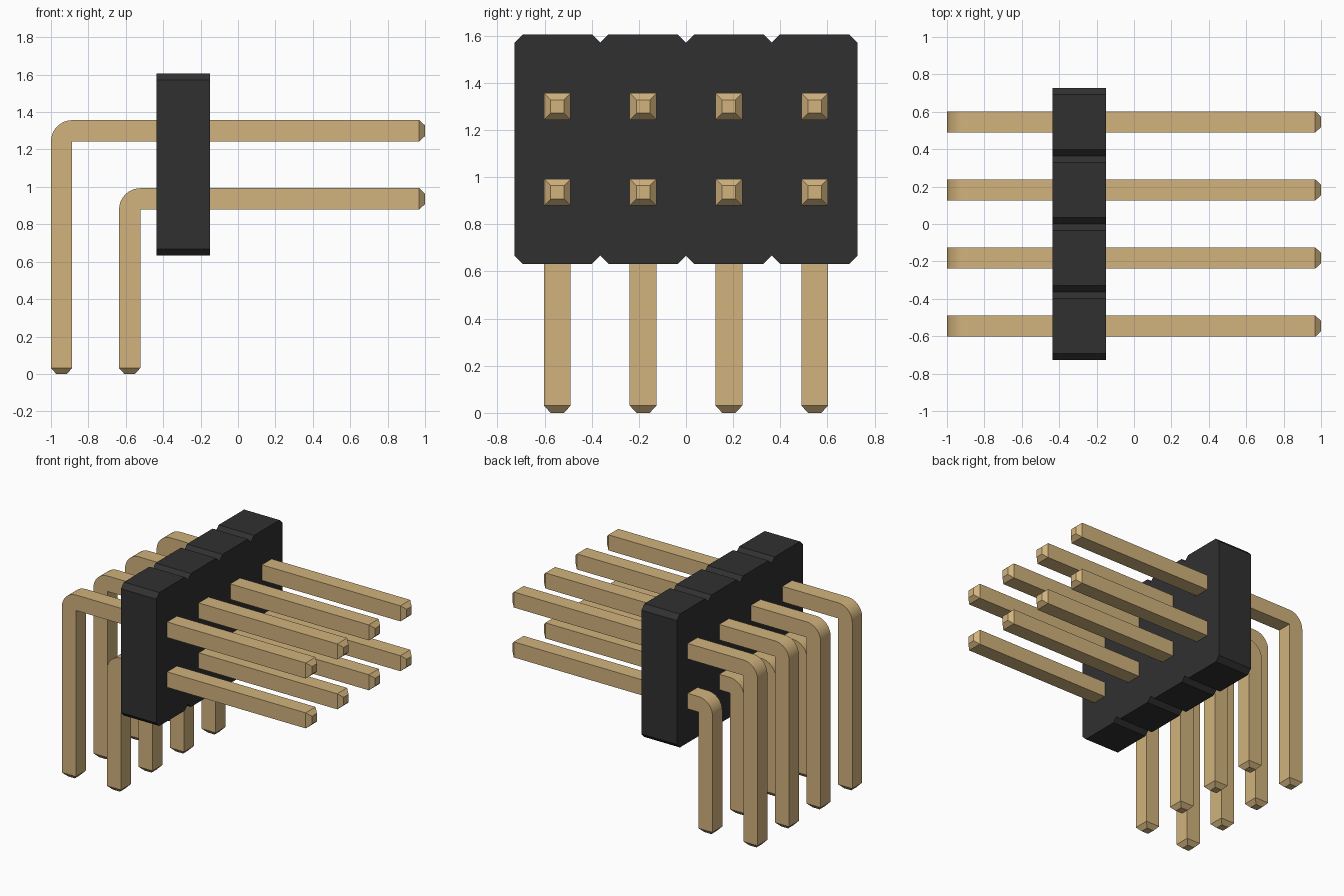
import bpy, bmesh, math

cube = bpy.data.objects.get("Cube")
if cube:
    bpy.data.objects.remove(cube, do_unlink=True)

PITCH = 0.364      # spacing between pins
HALF = 0.0567      # half thickness of a pin
TIP = 0.031        # length of the tapered pin ends
ROWS = 4


def material(name, rgb, metallic=0.0):
    m = bpy.data.materials.new(name)
    m.use_nodes = True
    color = (*rgb, 1.0)
    m.diffuse_color = color
    m.node_tree.nodes["Principled BSDF"].inputs["Base Color"].default_value = color
    return m


black = material("black plastic", (0.030, 0.030, 0.030))
gold = material("gold metal", (0.638, 0.448, 0.205))


def finish(bm, name, mat):
    bmesh.ops.remove_doubles(bm, verts=bm.verts, dist=1e-5)
    bmesh.ops.recalc_face_normals(bm, faces=bm.faces)
    mesh = bpy.data.meshes.new(name)
    bm.to_mesh(mesh)
    bm.free()
    mesh.materials.append(mat)
    ob = bpy.data.objects.new(name, mesh)
    bpy.context.collection.objects.link(ob)
    return ob


# Housing: notched outline in the YZ plane, extruded along x
def housing(x0, x1, z0, z1, c):
    top = []
    start = -ROWS / 2 * PITCH
    for i in range(ROWS):
        y = start + i * PITCH
        top += [(y, z1 - c), (y + c, z1), (y + PITCH - c, z1)]
    top.append((-start, z1 - c))
    outline = top + [(y, z0 + z1 - z) for y, z in reversed(top)]
    bm = bmesh.new()
    face = bm.faces.new([bm.verts.new((x0, y, z)) for y, z in outline])
    ext = bmesh.ops.extrude_face_region(bm, geom=[face])
    moved = [g for g in ext["geom"] if isinstance(g, bmesh.types.BMVert)]
    bmesh.ops.translate(bm, verts=moved, vec=(x1 - x0, 0, 0))
    return finish(bm, "housing", black)


# Pin: square sections swept down the leg, round the elbow and out to the tip
def pin(name, x_leg, z_arm, y):
    h, t = HALF, HALF * 0.5
    xi, zi = x_leg + h, z_arm - h          # sharp inner corner of the elbow
    sections = [((x_leg - t, 0), (x_leg + t, 0), t),
                ((x_leg - h, TIP), (x_leg + h, TIP), h)]
    for k in range(9):
        a = math.pi / 2 * k / 8
        outer = (xi - 2 * h * math.cos(a), zi + 2 * h * math.sin(a))
        sections.append((outer, (xi, zi), h))
    sections += [((1 - TIP, z_arm + h), (1 - TIP, z_arm - h), h),
                 ((1, z_arm + t), (1, z_arm - t), t)]
    bm = bmesh.new()
    rings = []
    for (ox, oz), (ix, iz), w in sections:
        rings.append([bm.verts.new(p) for p in (
            (ox, y - w, oz), (ox, y + w, oz), (ix, y + w, iz), (ix, y - w, iz))])
    for a, b in zip(rings, rings[1:]):
        for i in range(4):
            j = (i + 1) % 4
            if (a[i].co - b[i].co).length > 1e-6 or (a[j].co - b[j].co).length > 1e-6:
                bm.faces.new((a[i], a[j], b[j], b[i]))
    bm.faces.new(rings[0])
    bm.faces.new(rings[-1])
    return finish(bm, name, gold)


housing(-0.436, -0.150, 0.632, 1.606, 0.035)

pins = []
for i in range(ROWS):
    y = (i - (ROWS - 1) / 2) * PITCH
    pins.append(pin(f"upper_pin_{i + 1}", -1 + HALF, 1.300, y))
    pins.append(pin(f"lower_pin_{i + 1}", -1 + HALF + PITCH, 1.300 - PITCH, y))

# Smooth the rounded elbows, keep the square edges crisp
bpy.ops.object.select_all(action='DESELECT')
for ob in pins:
    ob.select_set(True)
bpy.context.view_layer.objects.active = pins[0]
bpy.ops.object.shade_smooth_by_angle(angle=math.radians(30))
